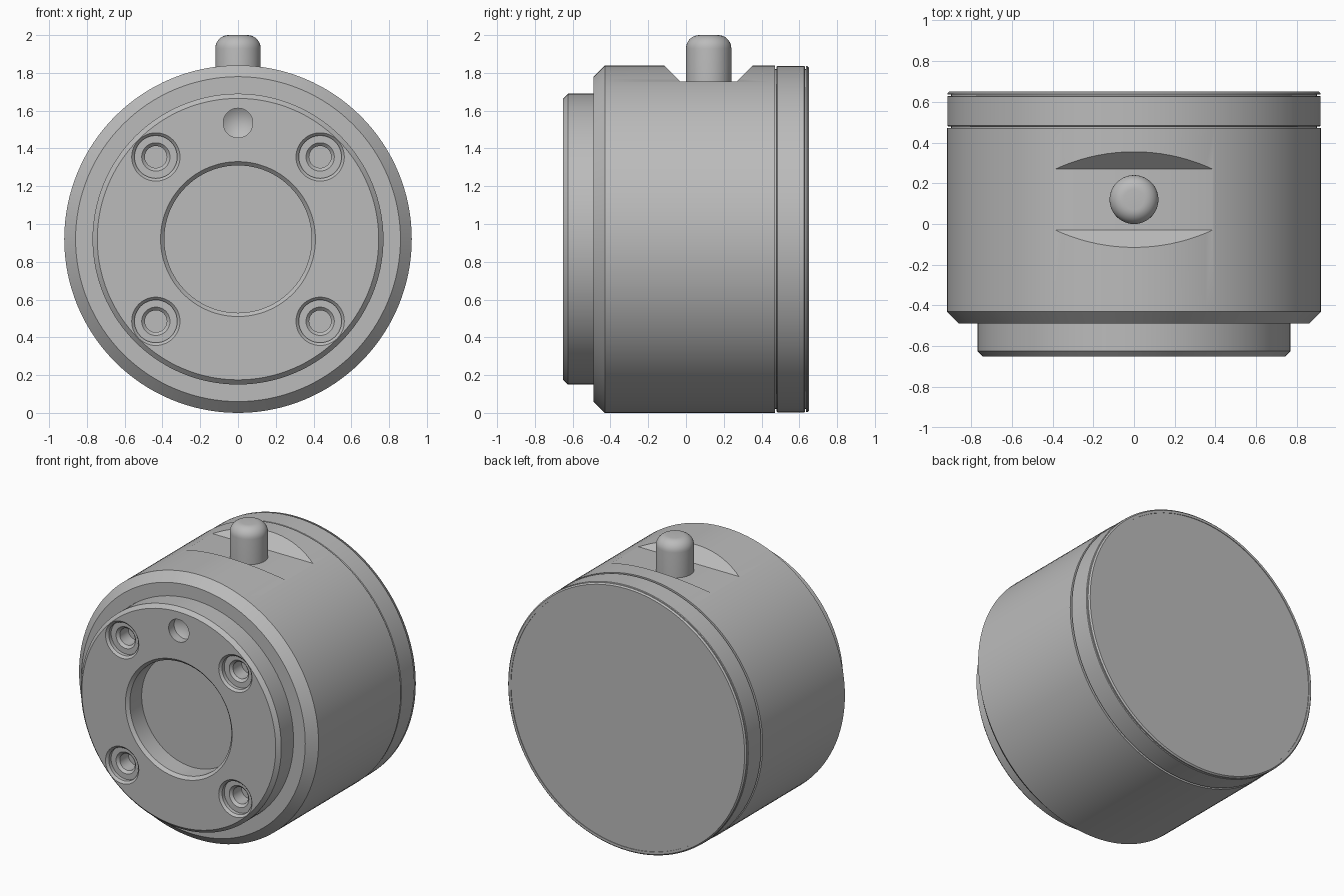
import bpy, bmesh
from math import radians, pi, sin, cos
from mathutils import Matrix, Vector

cube = bpy.data.objects.get("Cube")
if cube:
    bpy.data.objects.remove(cube, do_unlink=True)

GREY = (0.5, 0.5, 0.5, 1.0)
metal = bpy.data.materials.new("grey metal")
metal.use_nodes = True
metal.diffuse_color = GREY
for node in metal.node_tree.nodes:
    if node.type == 'BSDF_PRINCIPLED':
        node.inputs["Base Color"].default_value = GREY

AXIS_Z = 0.92          # height of the housing axis
FRONT = -0.65          # front plate plane
TO_Y = Matrix.Rotation(radians(-90), 4, 'X')


def make_object(name, bm):
    bmesh.ops.recalc_face_normals(bm, faces=bm.faces)
    mesh = bpy.data.meshes.new(name)
    bm.to_mesh(mesh)
    bm.free()
    mesh.materials.append(metal)
    obj = bpy.data.objects.new(name, mesh)
    bpy.context.collection.objects.link(obj)
    return obj


def lathe(name, profile, location, along_y=True, steps=128):
    """Closed solid turned from (radius, distance) points."""
    bm = bmesh.new()
    verts = [bm.verts.new((r, 0, h)) for r, h in profile]
    edges = [bm.edges.new(pair) for pair in zip(verts, verts[1:])]
    bmesh.ops.spin(bm, geom=verts + edges, cent=(0, 0, 0), axis=(0, 0, 1),
                   angle=2 * pi, steps=steps)
    bmesh.ops.remove_doubles(bm, verts=bm.verts, dist=1e-5)
    turn = TO_Y if along_y else Matrix.Identity(4)
    bm.transform(Matrix.Translation(location) @ turn)
    return make_object(name, bm)


def smooth(obj):
    obj.data.shade_smooth()
    obj.data.set_sharp_from_angle(angle=radians(25))


def cut(obj, cutters):
    for cutter in cutters:
        cutter.hide_render = True
        mod = obj.modifiers.new("cut", 'BOOLEAN')
        mod.operation = 'DIFFERENCE'
        mod.solver = 'EXACT'
        mod.object = cutter
    graph = bpy.context.evaluated_depsgraph_get()
    mesh = bpy.data.meshes.new_from_object(obj.evaluated_get(graph))
    obj.modifiers.clear()
    obj.data = mesh
    for cutter in cutters:
        bpy.data.objects.remove(cutter, do_unlink=True)


axis = Vector((0, 0, AXIS_Z))

# Housing: recessed bore, front plate, chamfered shoulder, main barrel
housing = lathe("housing", [
    (0, -0.50), (0.39, -0.50), (0.39, -0.63), (0.41, FRONT),
    (0.745, FRONT), (0.77, -0.625), (0.77, -0.49), (0.86, -0.49),
    (0.92, -0.43), (0.92, 0.472), (0, 0.472)], axis)

# Stepped screw holes in the front plate
cutters = []
for sx in (-1, 1):
    for sz in (-1, 1):
        cutters.append(lathe("hole_cutter", [
            (0, -0.05), (0.143, -0.05), (0.143, -0.015), (0.113, 0.015),
            (0.113, 0.04), (0.075, 0.04), (0.058, 0.057), (0.058, 0.15),
            (0, 0.15)],
            Vector((sx * 0.435, FRONT, AXIS_Z + sz * 0.435)), steps=48))

# Drilled locating dimple with a conical end
cutters.append(lathe("dimple_cutter", [
    (0, -0.05), (0.078, -0.05), (0.078, 0.06), (0, 0.11)],
    Vector((0, FRONT, 1.535)), steps=48))

# Sloped flat across the top of the barrel
bm = bmesh.new()
section = [(-0.03, 1.755), (0.27, 1.755), (0.42, 1.905), (-0.18, 1.905)]
face = bm.faces.new([bm.verts.new((-0.6, y, z)) for y, z in section])
side = bmesh.ops.extrude_face_region(bm, geom=[face])
bmesh.ops.translate(bm, vec=(1.2, 0, 0),
                    verts=[v for v in side["geom"]
                           if isinstance(v, bmesh.types.BMVert)])
cutters.append(make_object("flat_cutter", bm))
cut(housing, cutters)

# Rear rings, separated by narrow grooves around a hidden core
core = lathe("groove_core", [
    (0, 0.46), (0.9, 0.46), (0.9, 0.64), (0, 0.64)], axis)
rear_ring = lathe("rear_ring", [
    (0, 0.48), (0.913, 0.48), (0.917, 0.484), (0.917, 0.626),
    (0.913, 0.63), (0, 0.63)], axis)
back_cap = lathe("back_cap", [
    (0, 0.636), (0.916, 0.636), (0.916, 0.643), (0.907, 0.652),
    (0.89, 0.652), (0.89, 0.648), (0, 0.648)], axis)

# Locating pin with a rounded top
dome = [(0.05 + 0.07 * cos(a), 1.93 + 0.07 * sin(a))
        for a in (i * pi / 16 for i in range(9))]
pin = lathe("locating_pin", [(0, 1.7), (0.12, 1.7)] + dome + [(0, 2.0)],
            Vector((0, 0.12, 0)), along_y=False, steps=64)

for part in (housing, core, rear_ring, back_cap, pin):
    smooth(part)
